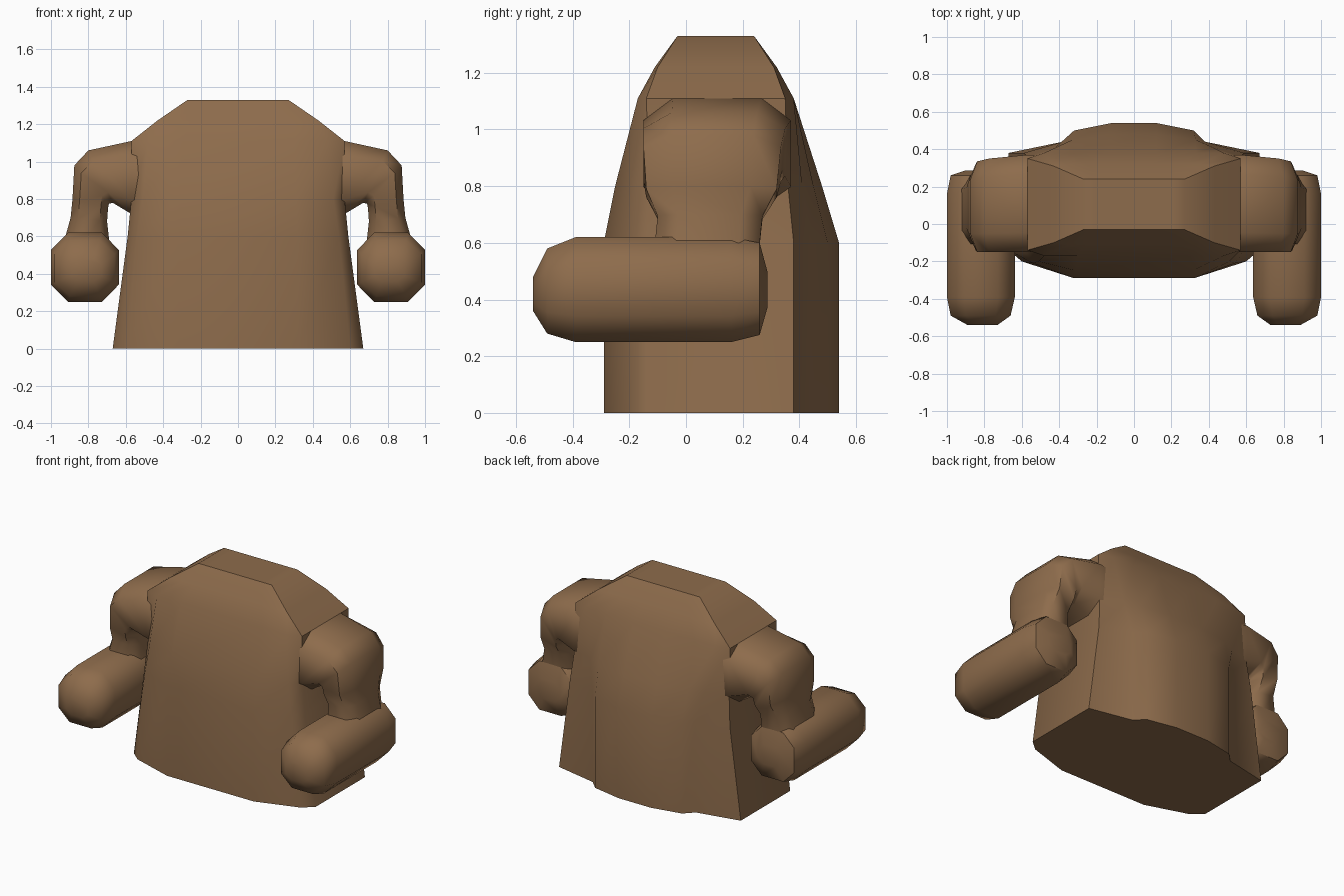
import bpy, bmesh, math

if "Cube" in bpy.data.objects:
    bpy.data.objects.remove(bpy.data.objects["Cube"])

brown = bpy.data.materials.new("brown cloth")
brown.diffuse_color = (0.27, 0.15, 0.072, 1)
brown.use_nodes = True
brown.node_tree.nodes["Principled BSDF"].inputs["Base Color"].default_value = brown.diffuse_color


def loft(name, rings, angle=50):
    """Skin a closed surface through rings with equal point counts."""
    bm = bmesh.new()
    loops = [[bm.verts.new(p) for p in r] for r in rings]
    n = len(rings[0])
    for a, b in zip(loops, loops[1:]):
        for i in range(n):
            j = (i + 1) % n
            bm.faces.new((a[i], a[j], b[j], b[i]))
    bm.faces.new(loops[0][::-1])
    bm.faces.new(loops[-1])
    bmesh.ops.recalc_face_normals(bm, faces=bm.faces)
    me = bpy.data.meshes.new(name)
    bm.to_mesh(me)
    bm.free()
    me.materials.append(brown)
    ob = bpy.data.objects.new(name, me)
    bpy.context.collection.objects.link(ob)
    bpy.ops.object.select_all(action='DESELECT')
    ob.select_set(True)
    bpy.context.view_layer.objects.active = ob
    bpy.ops.object.shade_smooth_by_angle(angle=math.radians(angle))
    return ob


def mirror(ob):
    ob.modifiers.new("mirror", 'MIRROR').use_axis[0] = True


# Chamfered rectangle in parameter space (0..1)
def octagon(c):
    return [(c, 0), (1 - c, 0), (1, c), (1, 1 - c), (1 - c, 1), (c, 1), (0, 1 - c), (0, c)]


# Robe body: right half outlines, front to back, at rising heights
sections = [
    (0.00, [(.32, -.29), (.60, -.20), (.67, -.14), (.67, .38), (.38, .44), (.32, .50), (.12, .54)]),
    (0.60, [(.32, -.29), (.54, -.21), (.59, -.14), (.59, .38), (.38, .44), (.32, .50), (.12, .54)]),
    (0.80, [(.31, -.25), (.51, -.20), (.57, -.13), (.57, .36), (.42, .41), (.33, .45), (.12, .48)]),
    (1.11, [(.30, -.17), (.48, -.17), (.57, -.14), (.57, .35), (.48, .38), (.33, .38), (.12, .38)]),
    (1.22, [(.25, -.11), (.34, -.11), (.43, -.10), (.43, .31), (.35, .32), (.25, .32), (.10, .32)]),
    (1.33, [(.14, -.03), (.21, -.03), (.27, -.03), (.27, .24), (.21, .24), (.15, .24), (.06, .24)]),
]
loft("robe_body", [[(x, y, z) for x, y in half] + [(-x, y, z) for x, y in reversed(half)]
                   for z, half in sections])

# Sleeves: inner and outer (x, z) ends of each ring, with its y range
sleeve = [
    ((.45, .70), (.45, 1.10), -.14, .36),
    ((.57, .72), (.57, 1.11), -.15, .37),
    ((.67, .78), (.80, 1.06), -.15, .35),
    ((.69, .775), (.875, .98), -.15, .335),
    ((.695, .75), (.885, .80), -.14, .32),
    ((.70, .68), (.895, .70), -.10, .27),
    ((.68, .50), (.95, .50), -.12, .25),
]
mirror(loft("sleeve", [
    [(a[0] + (b[0] - a[0]) * s, y0 + (y1 - y0) * t, a[1] + (b[1] - a[1]) * s)
     for s, t in octagon(.2)] for a, b, y0, y1 in sleeve], 60))

# Forearms reaching forward, rounded at both ends
forearm = [
    (-.54, .73, .89, .36, .48),
    (-.49, .66, .98, .28, .58),
    (-.39, .637, 1.0, .25, .62),
    (.16, .637, 1.0, .25, .62),
    (.26, .66, .98, .275, .60),
    (.287, .73, .90, .37, .50),
]
mirror(loft("forearm", [
    [(x0 + (x1 - x0) * s, y, z0 + (z1 - z0) * t) for s, t in octagon(.25)]
    for y, x0, x1, z0, z1 in forearm], 60))
